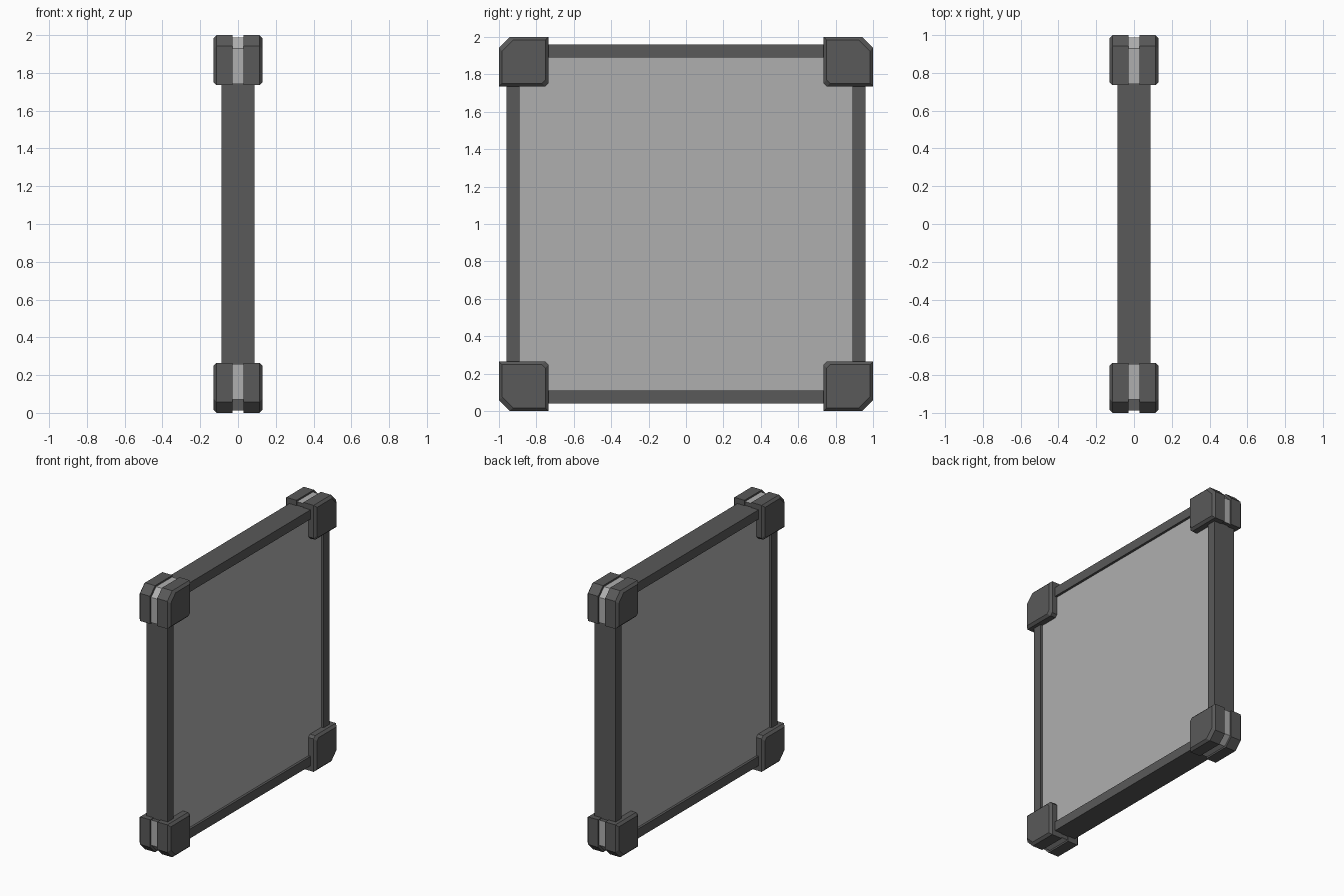
import bpy, bmesh

if "Cube" in bpy.data.objects:
    bpy.data.objects.remove(bpy.data.objects["Cube"])


def material(name, v):
    m = bpy.data.materials.new(name)
    m.diffuse_color = (v, v, v, 1)
    m.use_nodes = True
    m.node_tree.nodes["Principled BSDF"].inputs["Base Color"].default_value = m.diffuse_color
    return m


dark = material("dark_metal", 0.1)
light = material("light_panel", 0.43)


def finish(name, bm, mats):
    bmesh.ops.recalc_face_normals(bm, faces=bm.faces)
    me = bpy.data.meshes.new(name)
    bm.to_mesh(me)
    bm.free()
    for m in mats:
        me.materials.append(m)
    ob = bpy.data.objects.new(name, me)
    bpy.context.collection.objects.link(ob)
    return ob


def box(name, lo, hi, mat):
    bm = bmesh.new()
    bmesh.ops.create_cube(bm, size=1)
    for v in bm.verts:
        v.co = [(a + b) / 2 + c * (b - a) for a, b, c in zip(lo, hi, v.co)]
    return finish(name, bm, [mat])


# Central panel, set slightly back from the frame on both sides
box("panel", (-0.07, -0.9, 0.1), (0.07, 0.9, 1.9), light)

# Four frame bars
T = 0.088
for side, s in (("left", -1), ("right", 1)):
    y = sorted((s * 0.89, s * 0.96))
    box(f"{side}_bar", (-T, y[0], 0.2), (T, y[1], 1.8), dark)
    z = sorted((1 + s * 0.89, 1 + s * 0.96))
    box(("bottom" if s < 0 else "top") + "_bar", (-T, -0.8, z[0]), (T, 0.8, z[1]), dark)


def bracket_ring(inset, outer):
    """Corner outline (y, z from centre): inset moves all sides, outer only the outside."""
    a, o, c = 0.735 + inset, 1 - outer, 0.058
    k = 0.018
    return [(a + k, a), (o, a), (o, o - c), (o - c, o), (a, o), (a, a + k)]


# Corner brackets: bevelled blocks with a light recessed stripe round the outside
B, S, G = 0.017, 0.029, 0.012
LAYERS = [(-0.13, B, B), (-0.13 + B, 0, 0), (-S, 0, 0), (-S, 0.006, G),
          (S, 0.006, G), (S, 0, 0), (0.13 - B, 0, 0), (0.13, B, B)]


def bracket(name, sy, sz):
    bm = bmesh.new()
    rings = [[bm.verts.new((x, sy * y, 1 + sz * z)) for y, z in bracket_ring(i, o)]
             for x, i, o in LAYERS]
    bm.faces.new(rings[0])
    bm.faces.new(rings[-1])
    n = len(rings[0])
    for r, (p, q) in enumerate(zip(rings, rings[1:])):
        for j in range(n):
            f = bm.faces.new((p[j], p[(j + 1) % n], q[(j + 1) % n], q[j]))
            if r == 3 and j in (1, 2, 3):
                f.material_index = 1
    finish(name, bm, [dark, light])


for sy, a in ((-1, "left"), (1, "right")):
    for sz, b in ((-1, "bottom"), (1, "top")):
        bracket(f"{b}_{a}_corner", sy, sz)
